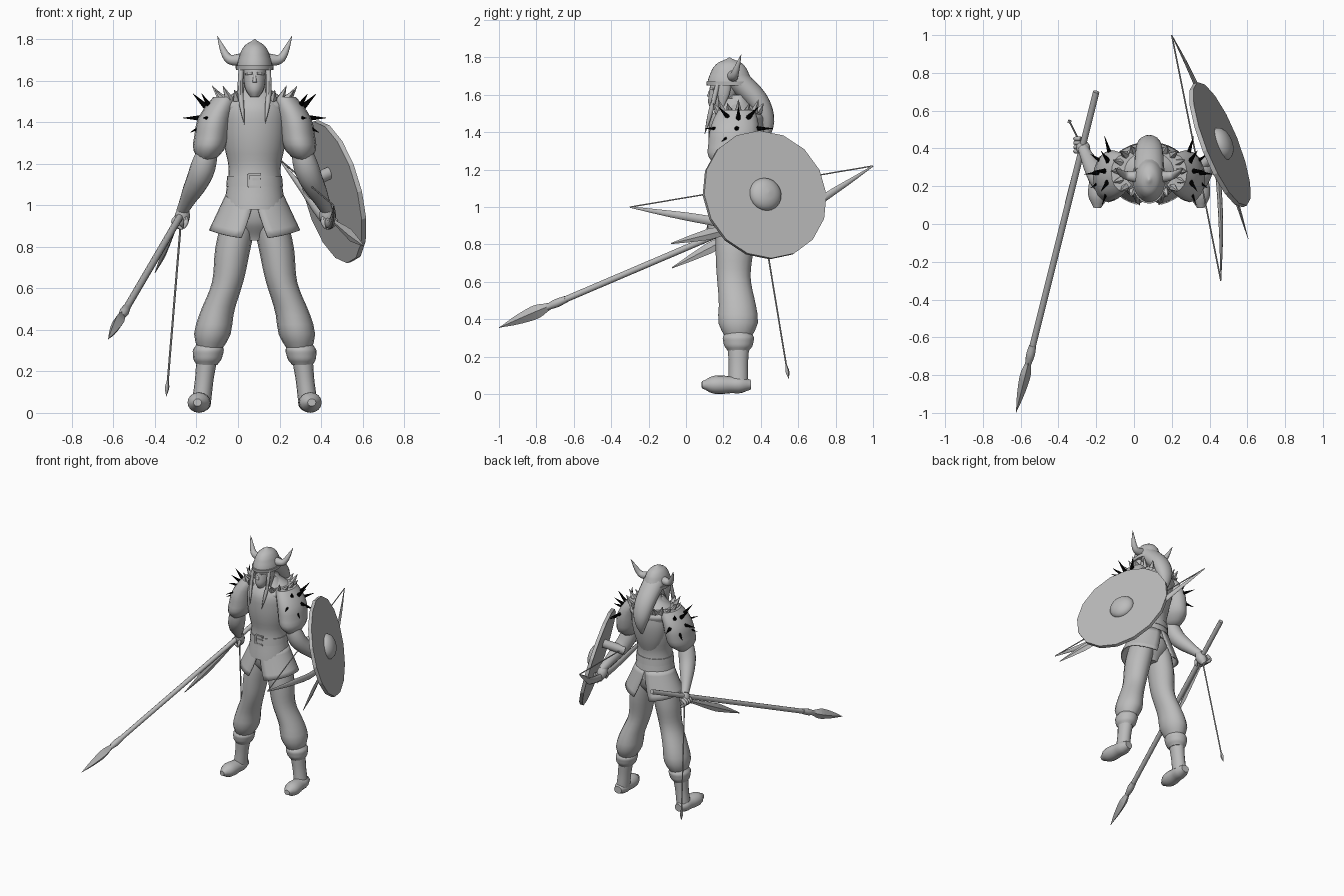
import bpy, bmesh, math
from mathutils import Vector

cube = bpy.data.objects.get("Cube")
if cube:
    bpy.data.objects.remove(cube, do_unlink=True)

AXIS = .08  # symmetry plane of the body
ACROSS, UP = Vector((0, 1, 0)), Vector((0, 0, 1))


def material(name, level):
    colour = (level, level, level, 1)
    mat = bpy.data.materials.new(name)
    mat.use_nodes = True
    mat.diffuse_color = colour
    mat.node_tree.nodes["Principled BSDF"].inputs["Base Color"].default_value = colour
    return mat


GREY = material("plain grey", .5)
BLACK = material("spike black", 0)


def finish(name, bm, mat=GREY, smooth=True):
    bmesh.ops.recalc_face_normals(bm, faces=bm.faces)
    mesh = bpy.data.meshes.new(name)
    bm.to_mesh(mesh)
    bm.free()
    mesh.materials.append(mat)
    ob = bpy.data.objects.new(name, mesh)
    bpy.context.collection.objects.link(ob)
    if smooth:
        bpy.ops.object.select_all(action='DESELECT')
        ob.select_set(True)
        bpy.context.view_layer.objects.active = ob
        bpy.ops.object.shade_smooth_by_angle(angle=math.radians(45))
    return ob


def sample(values, f):
    """Smooth curve through evenly spaced values, read at fraction f."""
    last = len(values) - 1
    i = min(int(f * last), last - 1)
    t = f * last - i
    a, b, c, d = (values[max(0, min(last, i + k))] for k in (-1, 0, 1, 2))
    if last == 1:
        return b + (c - b) * t
    return b + (c - a + (a * 2 - b * 5 + c * 4 - d + (b * 3 - c * 3 + d - a) * t) * t) * (t / 2)


def ring_mesh(rings, closed=True):
    bm = bmesh.new()
    rings = [[bm.verts.new(co) for co in ring] for ring in rings]
    for low, high in zip(rings, rings[1:]):
        for k in range(0 if closed else 1, len(low)):
            bm.faces.new((low[k - 1], low[k], high[k], high[k - 1]))
    if closed:
        bm.faces.new(rings[0])
        bm.faces.new(rings[-1])
    return bm


def sweep(name, path, widths, depth=1, sides=16, ref=ACROSS, level=False, steps=12, smooth=True, mat=GREY):
    """Elliptical rings along a path; the half widths are spread evenly along it."""
    path = [Vector(p) for p in path]
    centres = [sample(path, i / steps) for i in range(steps + 1)]
    rings = []
    for i, centre in enumerate(centres):
        ahead = UP if level else (centres[min(i + 1, steps)] - centres[max(i - 1, 0)]).normalized()
        side = ref.cross(ahead).normalized()
        front = ahead.cross(side) * depth
        radius = max(sample(widths, i / steps), .001)
        turns = [math.tau * k / sides for k in range(sides)]
        rings.append([centre + (side * math.cos(u) + front * math.sin(u)) * radius for u in turns])
    return finish(name, ring_mesh(rings), mat, smooth)


def both(name, path, widths, depth=1, **options):
    """The right part and its mirror image."""
    sweep("right_" + name, path, widths, depth, **options)
    sweep("left_" + name, [(AXIS * 2 - x, y, z) for x, y, z in path], widths, depth, **options)


def middle(*points):
    return [(AXIS, y, z) for y, z in points]


def body(name, y, low, high, widths, depth):
    sweep(name, middle((y, low), (y, high)), widths, depth, sides=28, level=True, steps=18)


def box(name, centre, size):
    bm = bmesh.new()
    bmesh.ops.create_cube(bm, size=1)
    bmesh.ops.scale(bm, vec=size, verts=bm.verts)
    bmesh.ops.translate(bm, vec=centre, verts=bm.verts)
    finish(name, bm, smooth=False)


# Head, neck and face
sweep("head", middle((.165, 1.52), (.2, 1.61), (.22, 1.72)), (.02, .045, .055, .057, .05), 1.4, level=True)
sweep("neck", middle((.26, 1.48), (.23, 1.6)), (.05, .04))
sweep("nose", middle((.135, 1.64), (.122, 1.59)), (.005, .011), sides=8)
sweep("mouth", [(.06, .145, 1.56), (AXIS, .13, 1.56), (.1, .145, 1.56)], (.003, .006, .003), ref=UP)
both("brow", [(.035, .15, 1.63), (.07, .13, 1.635)], (.004, .006), ref=UP)

# Helmet and horns
body("helmet_rim", .235, 1.65, 1.672, (.09, .092), 1.38)
body("helmet", .233, 1.66, 1.8, (.086, .082, .074, .064, .044, .002), 1.38)
both("horn", [(.01, .25, 1.7), (-.05, .26, 1.71), (-.1, .295, 1.815)], (.03, .025, .016, .001))

# Hair
sweep("back_hair", middle((.27, 1.68), (.38, 1.57), (.43, 1.45), (.42, 1.34)), (.08, .077, .072, .06, .035, .005), .8)
both("side_hair", [(.02, .21, 1.68), (.02, .19, 1.53)], (.018, .016, .005), 2)
both("braid", [(.015, .17, 1.66), (.012, .14, 1.54), (.03, .1, 1.39)], (.012, .013, .012, .001), sides=8)

# Tunic, shoulder mantle and back panel
body("tunic", .26, .98, 1.58, (.15, .135, .125, .145, .155, .145, .06), .9)
body("mantle", .28, 1.44, 1.6, (.165, .175, .13, .075, .055), .8)
body("back_panel", .32, 1.04, 1.52, (.004, .06, .115, .14, .13), .7)


# Skirt halves, open at front and back
def skirt(name, side):
    rows = []
    for f in (i / 6 for i in range(7)):
        gap = f * .3
        turns = [(math.pi / 2 - gap) * k / 7 for k in range(-7, 8)]
        rows.append([(AXIS + side * (.14 + f * .08) * math.cos(u),
                      .265 + (.12 + f * .05) * math.sin(u),
                      1.05 - f * (.17 + .04 * math.sin(u) ** 2)) for u in turns])
    ob = finish(name, ring_mesh(rows, closed=False))
    ob.modifiers.new("thickness", 'SOLIDIFY').thickness = .008


skirt("left_skirt", 1)
skirt("right_skirt", -1)

# Belt and buckle
body("belt", .26, 1.09, 1.14, (.137, .132), .9)
for z in (1.09, 1.15):
    box("buckle_bar", (AXIS, .143, z), (.06, .016, .012))
box("buckle_side", (.05, .143, 1.12), (.012, .016, .06))
box("buckle_tongue", (.09, .143, 1.125), (.04, .014, .01))

# Trousers, cuffs and boots
body("hips", .265, .83, 1, (.06, .12, .14), .9)
both("trouser_leg", [(.01, .265, .95), (-.025, .26, .79), (-.05, .255, .63), (-.105, .275, .47), (-.135, .28, .31)],
     (.08, .085, .085, .08, .075, .077, .083, .088, .06), 1.2, level=True, steps=16)
both("cuff", [(-.14, .28, .33), (-.15, .28, .23)], (.06, .074, .072, .066, .05), 1.12, level=True)
both("boot_shaft", [(-.15, .28, .26), (-.175, .28, .06)], (.05, .045, .046), 1.15, level=True)
both("boot_foot", [(-.195, .085, .05), (-.175, .345, .05)], (.02, .05, .055, .05, .05, .03), .9, ref=UP)

# Arms and hands
both("sleeve", [(-.06, .27, 1.52), (-.11, .26, 1.42), (-.13, .25, 1.32), (-.15, .23, 1.22)],
     (.06, .075, .083, .083, .078, .04), 1.6, level=True)
both("forearm", [(-.14, .21, 1.28), (-.18, .24, 1.15), (-.235, .33, 1.04), (-.27, .4, .97)],
     (.045, .06, .052, .036, .028))
both("hand", [(-.26, .385, .985), (-.28, .425, .89)], (.026, .036, .034, .018))
for k in range(4):
    y = .385 + k * .022
    both("finger", [(-.28, y, .95), (-.31, y, .92), (-.27, y, .885)], (.011, .012, .007), sides=8)
both("thumb", [(-.26, .39, .96), (-.25, .37, .92), (-.26, .365, .89)], (.012, .012, .005), sides=8)

# Fur tufts around each shoulder
for k in range(7):
    turn = math.radians(25 * k - 75)
    out, along = -math.cos(turn), math.sin(turn)
    base = Vector((AXIS - .06 + out * .1, .28 + along * .11, 1.51))
    tip = base + Vector((out * .045, along * .03, .065 if k % 2 else .045))
    both("fur_tuft", [base, tip], (.022, .001), sides=5, steps=1, smooth=False)

# Shoulder spikes in rows, radiating from the upper arm
core = Vector((-.1, .28, 1.42))
for rise, turns in ((45, (-50, 0, 50)), (0, (-65, -5, 70)), (-25, (-30, 30))):
    for turn in turns:
        e, t = math.radians(rise), math.radians(turn)
        out = Vector((-math.cos(t) * math.cos(e), math.sin(t) * math.cos(e) * 1.2, math.sin(e)))
        both("spike", [core + out * .06, core + out * .165], (.017, .001), sides=6, steps=1, smooth=False, mat=BLACK)

# Spear
butt, point = Vector((-.2, .7, 1.08)), Vector((-.625, -1, .355))


def spear_part(name, start, end, widths, **options):
    sweep(name, [butt.lerp(point, start), butt.lerp(point, end)], widths, ref=UP, **options)


spear_part("spear_shaft", 0, .82, (.017, .017), sides=10, steps=1)
spear_part("spear_socket", .79, .85, (.019, .023, .016), sides=10)
spear_part("spear_head", .84, 1, (.014, .028, .024, .014, .001), depth=1.3, sides=4, smooth=False)


# Daggers and arrow
def blade(name, hilt, tip, widths, depth):
    sweep(name, [hilt, tip], widths, depth, sides=4, ref=UP, steps=5, smooth=False)


blade("right_dagger", (-.28, .43, .94), (-.4, -.075, .675), (.004, .005, .008, .01, .006, .001), 3)
blade("left_dagger", (.45, .43, .93), (.605, -.08, .805), (.004, .005, .008, .01, .006, .001), 3)
sweep("arrow_shaft", [(-.27, .4, .98), (-.34, .54, .13)], (.005, .005), sides=6, steps=1)
blade("arrow_head", (-.338, .535, .16), (-.345, .55, .08), (.004, .012, .001), 1)

# Bow
bow = [(.46, -.3, 1), (.46, 0, .95), (.44, .3, .91), (.39, .58, .96), (.3, .8, 1.09), (.2, 1, 1.22)]
sweep("bow", bow, (.002, .012, .014, .014, .01, .002), 1.8, sides=8, ref=UP, steps=20)
sweep("bow_string", [bow[0], bow[-1]], (.004, .004), sides=6, ref=UP, steps=1)

# Round shield with boss and arm strap
centre, facing = Vector((.455, .42, 1.065)), Vector((.9, .36, .245)).normalized()
sweep("shield", [centre - facing * .012, centre + facing * .012], (.352, .352), ref=UP, steps=1, smooth=False)
dome = [.09 * math.sqrt(1 - (k / 12) ** 2) for k in range(13)]
sweep("shield_boss", [centre + facing * .01, centre + facing * .065], dome, sides=20, ref=UP)
sweep("shield_strap", [(.32, .29, 1.1), (.45, .38, 1.16)], (.032, .03), ref=UP, steps=1)
